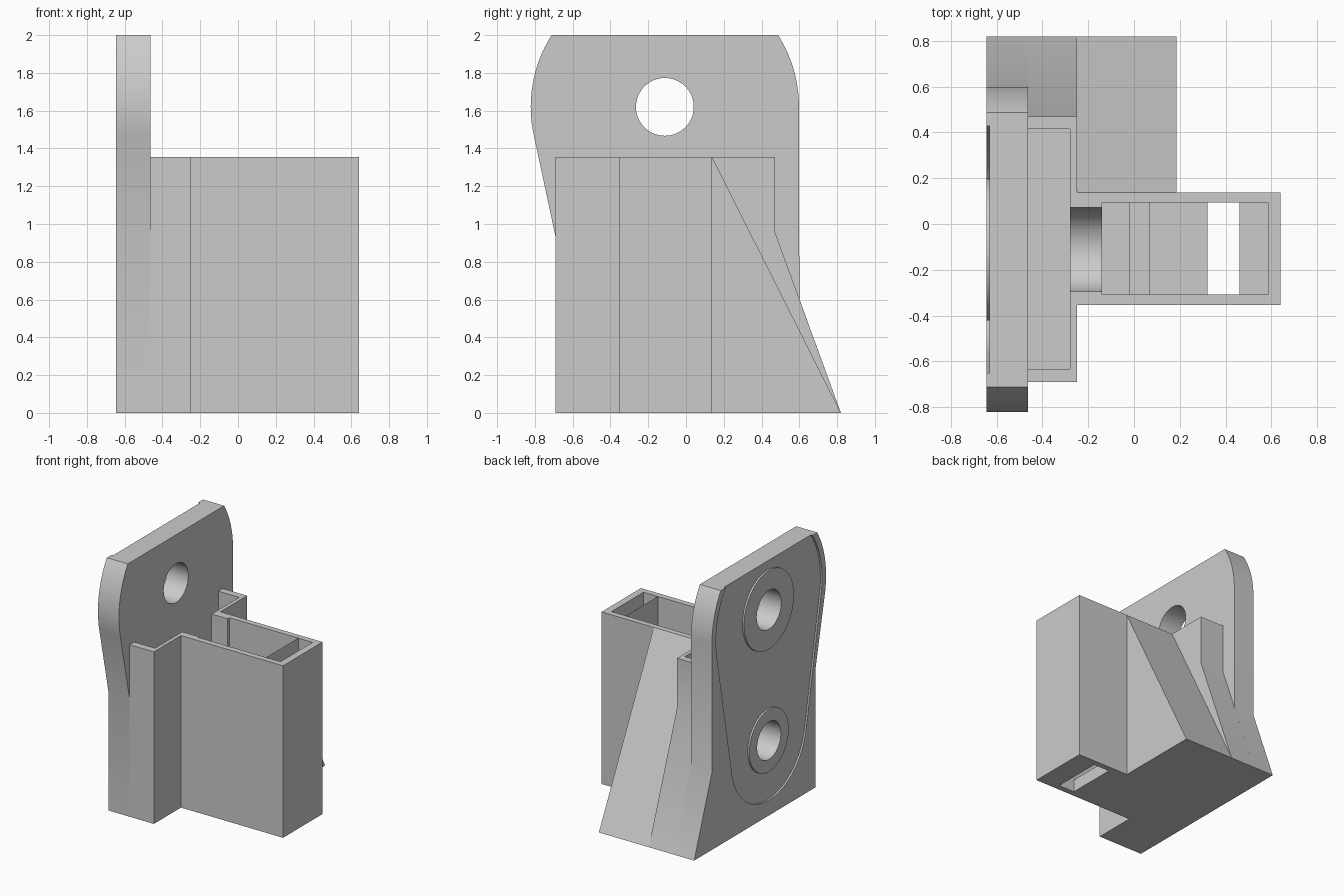
import bpy, bmesh
from math import sin, cos, asin, radians, degrees

if "Cube" in bpy.data.objects:
    bpy.data.objects.remove(bpy.data.objects["Cube"], do_unlink=True)

grey = bpy.data.materials.new("light_grey")
grey.use_nodes = True
grey.diffuse_color = (0.6, 0.6, 0.6, 1)
grey.node_tree.nodes["Principled BSDF"].inputs["Base Color"].default_value = grey.diffuse_color

# Main dimensions
MID_Y, UPPER_Z, LOWER_Z = -0.112, 1.62, 0.59
BACK, FACE, FLANGE, END = -0.645, -0.462, -0.25, 0.64
TOP = 1.355


def arc(r, z, start, end, steps=24):
    """Points of an arc in the YZ plane, angles in degrees."""
    angles = [radians(start + (end - start) * i / steps) for i in range(steps + 1)]
    return [(MID_Y + r * cos(a), z + r * sin(a)) for a in angles]


def circle(r, z):
    return arc(r, z, 0, 360, 64)[:-1]


def prism(name, profile, x0, x1):
    """Extrude a YZ profile along X."""
    bm = bmesh.new()
    face = bm.faces.new([bm.verts.new((x0, y, z)) for y, z in profile])
    out = bmesh.ops.extrude_face_region(bm, geom=[face])
    verts = [g for g in out["geom"] if isinstance(g, bmesh.types.BMVert)]
    bmesh.ops.translate(bm, verts=verts, vec=(x1 - x0, 0, 0))
    bmesh.ops.recalc_face_normals(bm, faces=bm.faces)
    mesh = bpy.data.meshes.new(name)
    bm.to_mesh(mesh)
    bm.free()
    mesh.materials.append(grey)
    obj = bpy.data.objects.new(name, mesh)
    bpy.context.collection.objects.link(obj)
    return obj


def block(name, x0, x1, y0, y1, z0, z1):
    return prism(name, [(y0, z0), (y1, z0), (y1, z1), (y0, z1)], x0, x1)


def cut(obj, *cutters):
    """Subtract each cutter, then discard it."""
    bpy.context.view_layer.objects.active = obj
    for cutter in cutters:
        mod = obj.modifiers.new("cut", "BOOLEAN")
        mod.operation, mod.solver, mod.object = "DIFFERENCE", "EXACT", cutter
        bpy.ops.object.modifier_apply(modifier=mod.name)
        bpy.data.objects.remove(cutter, do_unlink=True)


def smooth(obj):
    bpy.ops.object.select_all(action="DESELECT")
    obj.select_set(True)
    bpy.context.view_layer.objects.active = obj
    bpy.ops.object.shade_smooth_by_angle(angle=radians(30))


def screw_hole(r, z):
    return prism("hole_cutter", circle(r, z), -1, FACE + 0.1)


def driver_channel():
    """Round-bottomed channel, open at the top."""
    r = 0.183
    profile = arc(r, LOWER_Z, 180, 360) + [(MID_Y + r, 2), (MID_Y - r, 2)]
    return prism("channel_cutter", profile, -0.35, -0.1)


# Back plate with rounded shoulders and a flared foot
shoulder = degrees(asin((2 - UPPER_Z) / 0.71))
outline = [(-0.69, 0), (0.82, 0), (0.6, 0.604)]
outline += arc(0.71, UPPER_Z, 0, shoulder) + arc(0.71, UPPER_Z, 180 - shoulder, 193)
outline += [(-0.69, 0.93)]
plate = prism("back_plate", outline, BACK, FACE)

# Shallow recess in the plate, open at the top
big, small = 0.66, 0.47
tilt = degrees(asin((small - big) / (UPPER_Z - LOWER_Z)))
recess = arc(big, UPPER_Z, tilt, 180 - tilt, 48) + arc(small, LOWER_Z, 180 - tilt, 360 + tilt, 48)
cut(plate, prism("recess_cutter", recess, -0.8, BACK + 0.014),
    screw_hole(0.153, UPPER_Z), screw_hole(0.148, LOWER_Z))
smooth(plate)

# Raised rings around the screw holes
for name, outer, inner, z in (("upper_ring", 0.31, 0.153, UPPER_Z),
                              ("lower_ring", 0.245, 0.148, LOWER_Z)):
    ring = prism(name, circle(outer, z), BACK, BACK + 0.014)
    cut(ring, screw_hole(inner, z))
    smooth(ring)

# Hollow flange in front of the plate
flange = prism("flange", [(-0.69, 0), (0.82, 0), (0.47, 0.96), (0.47, TOP), (-0.69, TOP)], FACE, FLANGE)
cut(flange, block("cavity_cutter", -0.6, -0.28, -0.633, 0.415, 0.06, 2), driver_channel())
smooth(flange)

# Open-topped socket with a stepped floor and a through slot
socket = block("socket", FLANGE, END, -0.353, 0.138, 0, TOP)
floor = [(-0.14, -0.02, 0.3), (-0.02, 0.07, 0.2), (0.07, 0.32, 0.1),
         (0.32, 0.46, -0.5), (0.46, 0.585, 0.1)]
bm_cutters = [block("floor_cutter", x0, x1 + (0.0 if x1 == 0.585 else 0.01), -0.307, 0.093, z, 2)
              for x0, x1, z in floor if z > 0]
bm_cutters.append(block("slot_cutter", 0.32, 0.46, -0.307, 0.093, -0.5, 2))
cut(socket, *bm_cutters, driver_channel())
smooth(socket)

# Sloping rib behind the socket
rib = prism("rear_rib", [(0.138, 0), (0.82, 0), (0.138, TOP)], FLANGE, 0.185)
